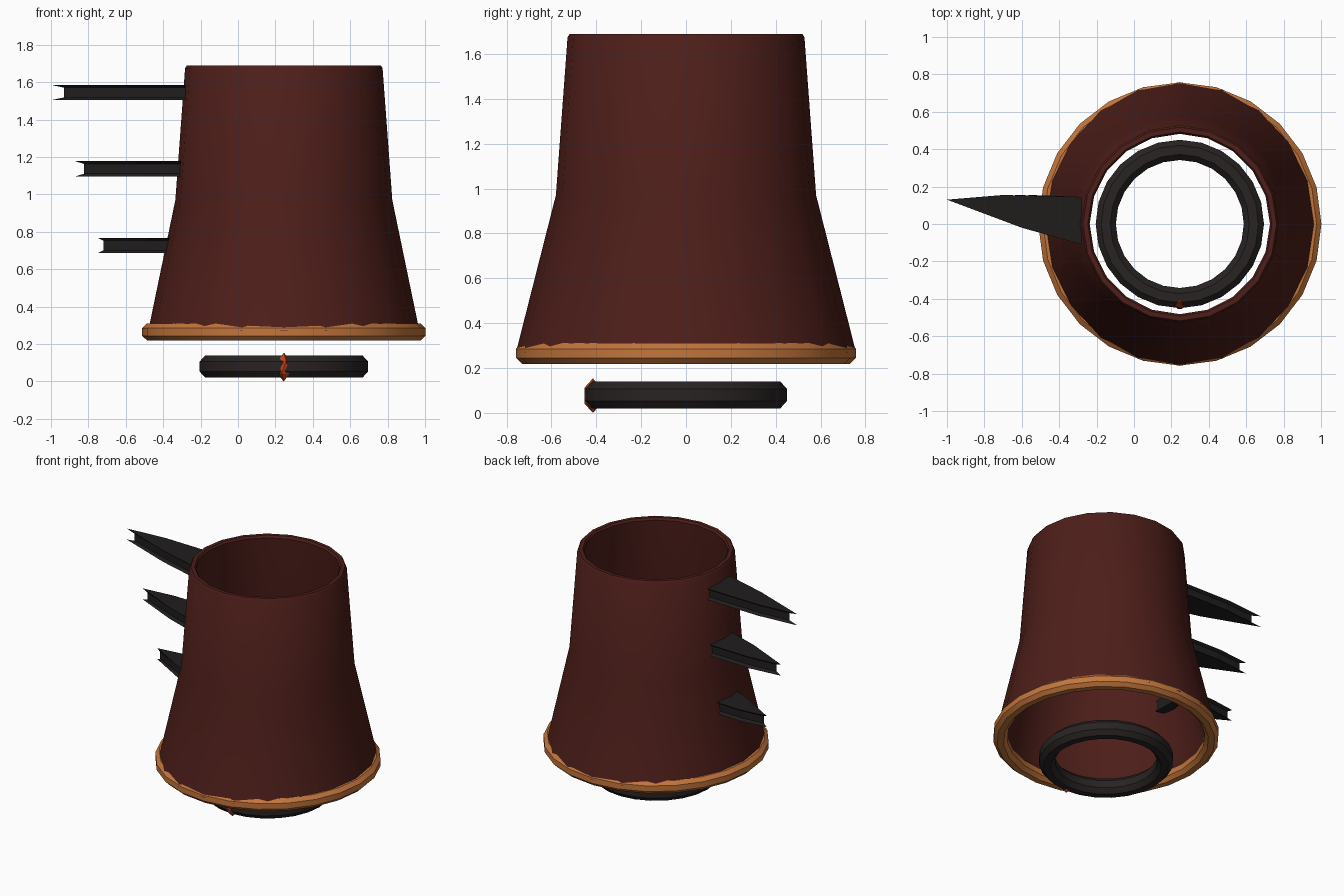
import bpy, bmesh, math

if "Cube" in bpy.data.objects:
    bpy.data.objects.remove(bpy.data.objects["Cube"])

CX = 0.245  # axis of the sleeve


def material(name, rgb):
    m = bpy.data.materials.new(name)
    m.diffuse_color = (*rgb, 1)
    m.use_nodes = True
    m.node_tree.nodes["Principled BSDF"].inputs["Base Color"].default_value = m.diffuse_color
    return m


RED = material("dark_red", (0.075, 0.013, 0.01))
COPPER = material("copper", (0.55, 0.18, 0.045))
BLACK = material("black", (0.014, 0.012, 0.012))
IRON = material("iron", (0.022, 0.017, 0.017))
EMBER = material("ember", (0.5, 0.05, 0.01))


def finish(name, bm, mat, smooth=None):
    bmesh.ops.recalc_face_normals(bm, faces=bm.faces)
    me = bpy.data.meshes.new(name)
    bm.to_mesh(me)
    bm.free()
    ob = bpy.data.objects.new(name, me)
    bpy.context.collection.objects.link(ob)
    me.materials.append(mat)
    if smooth:
        bpy.ops.object.select_all(action='DESELECT')
        ob.select_set(True)
        bpy.context.view_layer.objects.active = ob
        bpy.ops.object.shade_smooth_by_angle(angle=math.radians(smooth))
    return ob


def lathe(name, profile, sides, mat, smooth):
    """Spin a closed profile of (x radius, y radius, z) around the sleeve axis."""
    bm = bmesh.new()
    rings = []
    for i in range(sides):
        a = 2 * math.pi * i / sides
        rings.append([bm.verts.new((CX + rx * math.cos(a), ry * math.sin(a), z))
                      for rx, ry, z in profile])
    n = len(profile)
    for i in range(sides):
        p, q = rings[i], rings[(i + 1) % sides]
        for j in range(n):
            k = (j + 1) % n
            bm.faces.new((p[j], q[j], q[k], p[k]))
    return finish(name, bm, mat, smooth)


def octagon(radius, z, half_w, half_h, c=0.45):
    pts = [(1, -c), (1, c), (c, 1), (-c, 1), (-1, c), (-1, -c), (-c, -1), (c, -1)]
    return [(radius + x * half_w, radius + x * half_w, z + y * half_h) for x, y in pts]


# flared hollow sleeve
lathe("sleeve", [
    (0.725, 0.758, 0.27), (0.58, 0.58, 0.97), (0.528, 0.528, 1.675), (0.518, 0.518, 1.69),
    (0.492, 0.492, 1.69), (0.482, 0.482, 1.675), (0.54, 0.54, 0.97), (0.682, 0.715, 0.27),
], 20, RED, 30)

# copper trim around the hem
lathe("hem_trim", octagon(0.71, 0.265, 0.047, 0.046), 24, COPPER, 30)

# separate band under the sleeve
lathe("lower_band", octagon(0.396, 0.08, 0.054, 0.06), 24, IRON, 30)

# gem on the band
bm = bmesh.new()
bmesh.ops.create_icosphere(bm, subdivisions=1, radius=1)
for v in bm.verts:
    v.co = (CX + 0.042 * v.co.x, -0.415 + 0.045 * v.co.y, 0.077 + 0.077 * v.co.z)
finish("gem", bm, EMBER)


# blades: flat outline with a grooved rim
def blade(name, z, length):
    s = length / 0.72
    outer = [(0, -0.11), (0.32 * s, -0.02), (0.72 * s, 0.13), (0.42 * s, 0.155), (0, 0.145)]
    inner = [(0, -0.09), (0.31 * s, 0.0), (0.72 * s - 0.07 * s * s, 0.118),
             (0.41 * s, 0.135), (0, 0.125)]
    bm = bmesh.new()
    layers = [(outer, -0.041), (inner, -0.026), (inner, 0.026), (outer, 0.041)]
    loops = [[bm.verts.new((-0.28 - x, y, z + dz)) for x, y in pts] for pts, dz in layers]
    for a, b in zip(loops, loops[1:]):
        for i in range(5):
            j = (i + 1) % 5
            bm.faces.new((a[i], a[j], b[j], b[i]))
    bm.faces.new(loops[0])
    bm.faces.new(loops[-1])
    finish(name, bm, BLACK)


for name, z, length in (("upper_blade", 1.545, 0.72),
                        ("middle_blade", 1.137, 0.59),
                        ("lower_blade", 0.727, 0.47)):
    blade(name, z, length)
